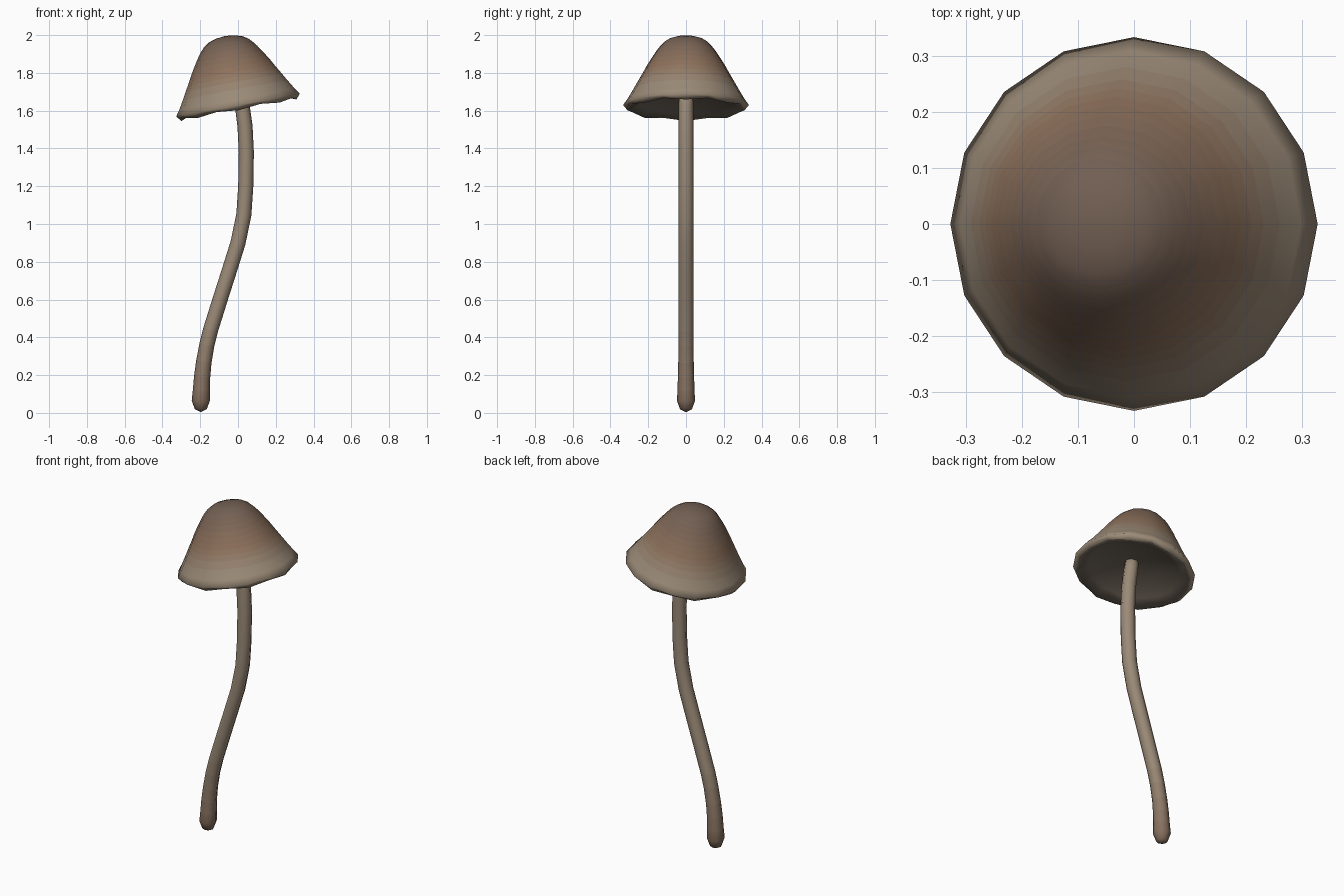
import bpy, bmesh, math
from mathutils import Vector, Matrix

if "Cube" in bpy.data.objects:
    bpy.data.objects.remove(bpy.data.objects["Cube"])


def mix(stops, t):
    # Piecewise linear colour ramp: stops are (position, rgb)
    for (a, ca), (b, cb) in zip(stops, stops[1:]):
        if t <= b:
            f = max(0, (t - a) / (b - a))
            return [p + (q - p) * f for p, q in zip(ca, cb)]
    return stops[-1][1]


def skin(name, start, rings, end, colors, angle):
    # Bridge rings of points between two end points, one colour per band
    bm = bmesh.new()
    rows = [[bm.verts.new(start)]]
    rows += [[bm.verts.new(p) for p in ring] for ring in rings]
    rows += [[bm.verts.new(end)]]
    for band, (a, b) in enumerate(zip(rows, rows[1:])):
        n = max(len(a), len(b))
        for i in range(n):
            j = (i + 1) % n
            vs = [a[i % len(a)], a[j % len(a)], b[j % len(b)], b[i % len(b)]]
            f = bm.faces.new(list(dict.fromkeys(vs)))
            f.material_index = band
    bmesh.ops.recalc_face_normals(bm, faces=bm.faces)
    me = bpy.data.meshes.new(name)
    bm.to_mesh(me)
    bm.free()
    for i, c in enumerate(colors):
        mat = bpy.data.materials.new(f"{name}_band_{i}")
        mat.diffuse_color = (*c, 1)
        mat.use_nodes = True
        mat.node_tree.nodes["Principled BSDF"].inputs["Base Color"].default_value = mat.diffuse_color
        me.materials.append(mat)
    ob = bpy.data.objects.new(name, me)
    bpy.context.collection.objects.link(ob)
    bpy.ops.object.select_all(action='DESELECT')
    ob.select_set(True)
    bpy.context.view_layer.objects.active = ob
    bpy.ops.object.shade_smooth_by_angle(angle=math.radians(angle))
    return ob


TOP, MID, PALE = (.165, .113, .085), (.27, .165, .105), (.325, .255, .185)
UNDER = (.18, .145, .112)

# Cap: tilted 16-sided bell with a thin, slightly wavy lip and shallow hollow underside
outer = [(.05, .366), (.09, .354), (.118, .336), (.139, .314), (.157, .291),
         (.176, .262), (.195, .232), (.212, .204), (.227, .176), (.242, .150),
         (.258, .122), (.280, .083), (.309, .034), (.333, 0)]
inner = [(.31, -.028), (.25, .004), (.14, .032)]
tilt = Matrix.Translation((0, 0, 1.63)) @ Matrix.Rotation(math.radians(-10.6), 4, 'Y')
rings = []
for k, (r, h) in enumerate(outer + inner):
    ring = []
    for i in range(16):
        a = math.tau * i / 16
        wave = .012 * (i % 2) if k == len(outer) else 0
        ring.append(tilt @ Vector((r * math.cos(a), r * math.sin(a), h + wave)))
    rings.append(ring)
ramp = [(0, TOP), (.1, TOP), (.55, MID), (.88, PALE), (1, PALE)]
cols = [mix(ramp, 1 - h / .372) for r, h in outer]
cols += [PALE] + [UNDER] * 3
skin("cap", tilt @ Vector((0, 0, .372)), rings, tilt @ Vector((0, 0, .045)), cols, 130)

# Stem: 8-sided tube following an S curve, with a rounded swollen foot
path = [(-.197, .02, .032), (-.197, .065, .048), (-.194, .12, .045),
        (-.190, .19, .043), (-.181, .27, .041), (-.165, .36, .040),
        (-.145, .44, .040), (-.095, .60, .040), (-.047, .75, .040),
        (0, .90, .040), (.031, 1.05, .040), (.041, 1.20, .040),
        (.044, 1.38, .040), (.037, 1.52, .040), (.022, 1.63, .039),
        (.012, 1.70, .037)]
rings = []
for k, (x, z, r) in enumerate(path):
    p, q = path[max(k - 1, 0)], path[min(k + 1, len(path) - 1)]
    t = Vector((q[0] - p[0], 0, q[1] - p[1])).normalized()
    side = Vector((t.z, 0, -t.x))
    rings.append([Vector((x, 0, z)) + r * (side * math.cos(a) + Vector((0, math.sin(a), 0)))
                  for a in (math.tau * i / 8 for i in range(8))])
foot = (.24, .16, .11)
ramp = [(0, foot), (.06, foot), (.45, PALE), (2, PALE)]
cols = [foot] + [mix(ramp, z) for x, z, r in path]
skin("stem", Vector((-.197, 0, .004)), rings, Vector((.01, 0, 1.71)), cols, 80)
